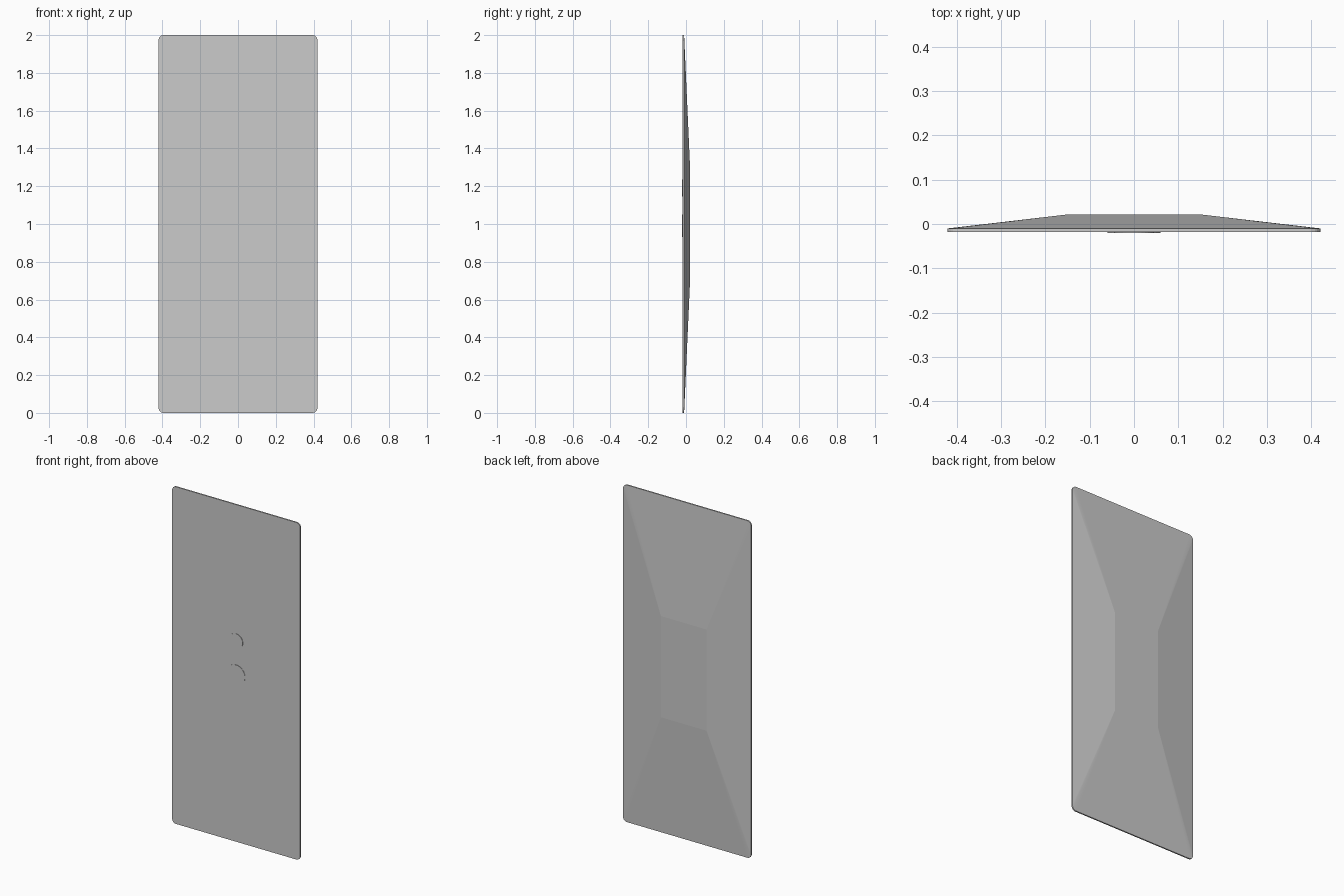
import bpy, bmesh
from math import pi, cos, sin

if "Cube" in bpy.data.objects:
    bpy.data.objects.remove(bpy.data.objects["Cube"])

W, R, SEG = 0.42, 0.025, 6               # half width, corner radius, corner steps
Y_FRONT, Y_RIM, Y_BACK = -0.018, -0.010, 0.0215
PX, PZ = 0.15, 0.30                      # half size of the raised rear plateau
CORNERS = [(1, 1), (-1, 1), (-1, -1), (1, -1)]


def finish(name, bm):
    bmesh.ops.recalc_face_normals(bm, faces=bm.faces)
    me = bpy.data.meshes.new(name)
    bm.to_mesh(me)
    bm.free()
    ob = bpy.data.objects.new(name, me)
    bpy.context.collection.objects.link(ob)
    return ob


# Panel: thin rounded slab whose back rises to a flat rectangular plateau
bm = bmesh.new()
front, rim, top = [], [], []
for i, (sx, sz) in enumerate(CORNERS):
    top.append(bm.verts.new((sx * PX, Y_BACK, 1 + sz * PZ)))
    for k in range(SEG + 1):
        a = pi / 2 * (i + k / SEG)
        x = sx * (W - R) + R * cos(a)
        z = 1 + sz * (1 - R) + R * sin(a)
        front.append(bm.verts.new((x, Y_FRONT, z)))
        rim.append(bm.verts.new((x, Y_RIM, z)))
bm.faces.new(front)
bm.faces.new(top)
n = len(rim)
for j in range(n):
    k = (j + 1) % n
    bm.faces.new((front[j], front[k], rim[k], rim[j]))
    a, b = top[j // (SEG + 1)], top[k // (SEG + 1)]
    if a is b:
        bm.faces.new((rim[j], rim[k], a))        # corner fan
    else:
        bm.faces.new((rim[j], rim[k], b, a))     # large sloped side
finish("panel", bm)


# Slightly raised round discs on the front face
def disc(name, z, radius, sides=32):
    bm = bmesh.new()
    rings = [[bm.verts.new((radius * cos(2 * pi * i / sides), y,
                            z + radius * sin(2 * pi * i / sides)))
              for i in range(sides)] for y in (-0.0205, Y_FRONT + 0.001)]
    bm.faces.new(rings[0])
    bm.faces.new(rings[1])
    for i in range(sides):
        j = (i + 1) % sides
        bm.faces.new((rings[0][i], rings[0][j], rings[1][j], rings[1][i]))
    finish(name, bm)


disc("upper_disc", 1.19, 0.045)
disc("lower_disc", 0.99, 0.06)
